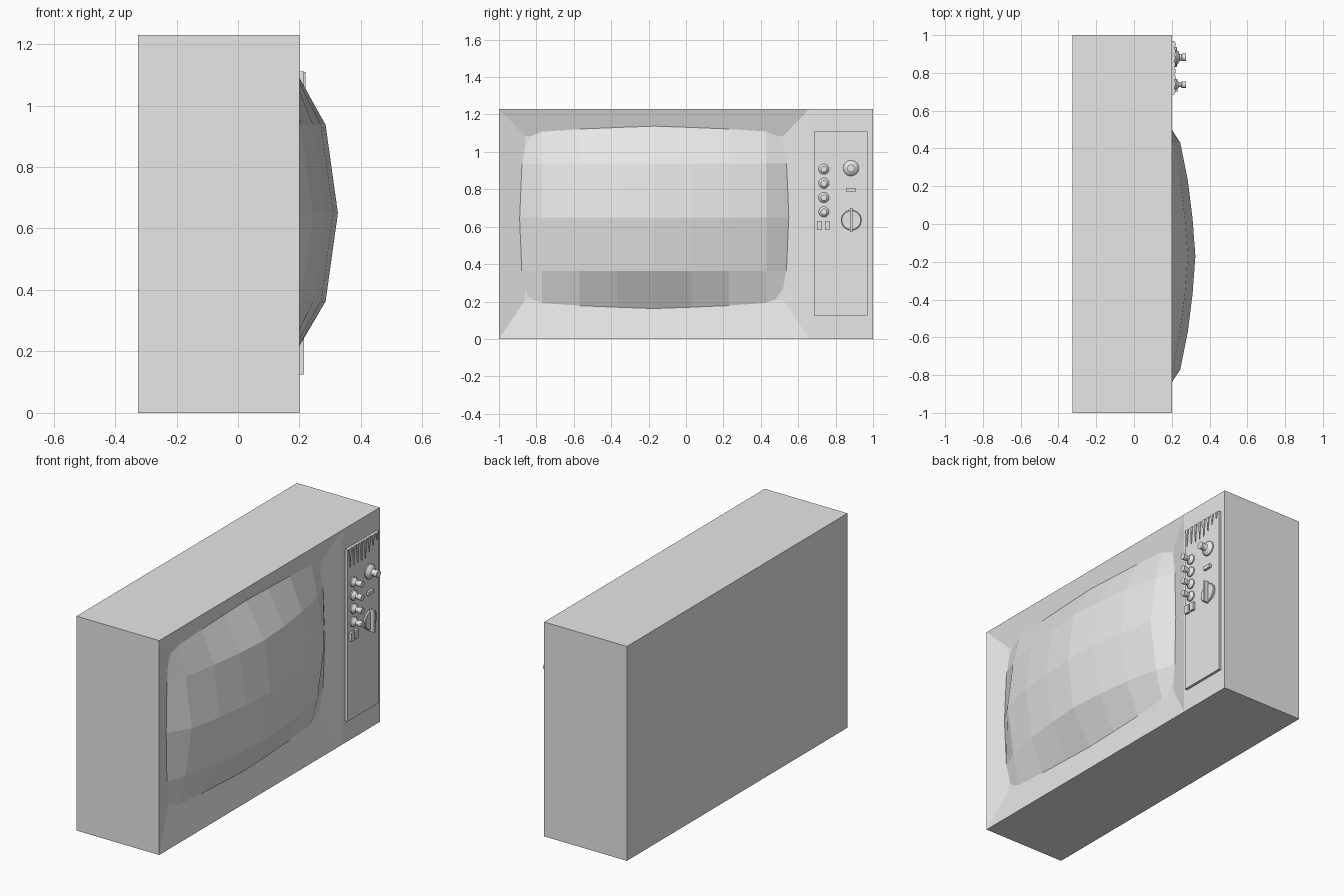
import bpy, bmesh, math
from mathutils import Matrix, Vector

cube = bpy.data.objects.get("Cube")
if cube:
    bpy.data.objects.remove(cube, do_unlink=True)

grey = bpy.data.materials.new("light_grey")
grey.use_nodes = True
grey.diffuse_color = (0.8, 0.8, 0.8, 1)
grey.node_tree.nodes["Principled BSDF"].inputs["Base Color"].default_value = (0.8, 0.8, 0.8, 1)

BACK, FRONT, TOP, SPLIT = -0.325, 0.2, 1.23, 0.66
PANEL = 0.215
DEPTH = 0.042


def finish(name, bm, smooth=False):
    bmesh.ops.recalc_face_normals(bm, faces=bm.faces)
    mesh = bpy.data.meshes.new(name)
    bm.to_mesh(mesh)
    bm.free()
    mesh.materials.append(grey)
    ob = bpy.data.objects.new(name, mesh)
    bpy.context.collection.objects.link(ob)
    if smooth:
        bpy.ops.object.select_all(action='DESELECT')
        ob.select_set(True)
        bpy.context.view_layer.objects.active = ob
        bpy.ops.object.shade_smooth_by_angle(angle=math.radians(35))
    return ob


def box(name, x0, x1, y0, y1, z0, z1):
    bm = bmesh.new()
    size = Matrix.Diagonal((x1 - x0, y1 - y0, z1 - z0, 1))
    mid = Matrix.Translation(((x0 + x1) / 2, (y0 + y1) / 2, (z0 + z1) / 2))
    bmesh.ops.create_cube(bm, size=1, matrix=mid @ size)
    return finish(name, bm)


def lathe(name, y, z, profile, sides=20):
    """Turn (radius, x) pairs around an axis along x."""
    bm = bmesh.new()
    rings = []
    for r, x in profile:
        angles = [2 * math.pi * i / sides for i in range(sides)]
        rings.append([bm.verts.new((x, y + r * math.cos(a), z + r * math.sin(a))) for a in angles])
    for lo, hi in zip(rings, rings[1:]):
        for i in range(sides):
            j = (i + 1) % sides
            bm.faces.new((lo[i], lo[j], hi[j], hi[i]))
    bm.faces.new(rings[0])
    bm.faces.new(rings[-1])
    return finish(name, bm, True)


# Cabinet with a shallow funnel-shaped surround on its +x face
IN_Y0, IN_Y1, IN_Z0, IN_Z1 = -0.86, 0.52, 0.21, 1.085


def rect(bm, x, y0, y1, z0, z1):
    return [bm.verts.new((x, y, z)) for y, z in ((y0, z0), (y1, z0), (y1, z1), (y0, z1))]


bm = bmesh.new()
back = rect(bm, BACK, -1, 1, 0, TOP)
front = rect(bm, FRONT, -1, 1, 0, TOP)
low = bm.verts.new((FRONT, SPLIT, 0))
high = bm.verts.new((FRONT, SPLIT, TOP))
inner = rect(bm, FRONT - DEPTH, IN_Y0, IN_Y1, IN_Z0, IN_Z1)
outer = [front[0], low, high, front[3]]
bm.faces.new(back)
bm.faces.new((back[0], back[1], front[1], low, front[0]))
bm.faces.new((back[1], back[2], front[2], front[1]))
bm.faces.new((back[2], back[3], front[3], high, front[2]))
bm.faces.new((back[3], back[0], front[0], front[3]))
bm.faces.new((low, front[1], front[2], high))
for i in range(4):
    j = (i + 1) % 4
    bm.faces.new((outer[i], outer[j], inner[j], inner[i]))
bm.faces.new(inner)
finish("cabinet", bm)


# Faceted bulging screen whose rim meets the surround
def surround_x(y, z):
    f = min((y + 1) / (IN_Y0 + 1), (SPLIT - y) / (SPLIT - IN_Y1),
            z / IN_Z0, (TOP - z) / (TOP - IN_Z1), 1)
    return FRONT - DEPTH * f - 0.002


CY, CZ = -0.17, 0.65
drop_y = [0, 0.015, 0.04, 0.08]
rise = [0.49, 0.483, 0.475, 0.462]


def screen_point(i, j):
    edge_y, edge_z = abs(i) == 4, abs(j) == 2
    sy, sz = (1 if i > 0 else -1), (1 if j > 0 else -1)
    if edge_y and edge_z:
        y, z = CY + sy * 0.68, CZ + sz * 0.425
    elif edge_y:
        y, z = CY + sy * (0.722 - 0.012 * abs(j)), CZ + 0.287 * j
    elif edge_z:
        y, z = CY + 0.2 * i, CZ + sz * rise[abs(i)]
    else:
        return Vector((0.325 - drop_y[abs(i)] - 0.04 * abs(j), CY + 0.2 * i, CZ + 0.287 * j))
    return Vector((surround_x(y, z), y, z))


bm = bmesh.new()
grid = [[bm.verts.new(screen_point(i, j)) for j in range(-2, 3)] for i in range(-4, 5)]
for a, b in zip(grid, grid[1:]):
    for k in range(4):
        bm.faces.new((a[k], b[k], b[k + 1], a[k + 1]))
screen = finish("screen", bm)
if screen.data.polygons[0].normal.x < 0:
    screen.data.flip_normals()

# Control panel
box("control_panel", FRONT - 0.01, PANEL, 0.685, 0.97, 0.125, 1.11)

# Tapered grille ribs hanging from the panel top
for n in range(8):
    y = 0.705 + 0.035 * n
    length = 0.105 if n < 5 else 0.105 - 0.022 * (n - 4)
    bm = bmesh.new()
    sides = []
    for x in (PANEL - 0.004, PANEL + 0.005):
        sides.append([bm.verts.new((x, y + dy, z)) for dy, z in
                      ((-0.01, 1.109), (0.01, 1.109), (0, 1.109 - length))])
    bm.faces.new(sides[0])
    bm.faces.new(sides[1])
    for i in range(3):
        j = (i + 1) % 3
        bm.faces.new((sides[0][i], sides[0][j], sides[1][j], sides[1][i]))
    finish(f"grille_rib_{n + 1}", bm)

# Column of small flared knobs
for n in range(4):
    lathe(f"small_knob_{n + 1}", 0.737, 0.908 - 0.076 * n,
          [(0.028, 0.21), (0.028, 0.222), (0.02, 0.23), (0.013, 0.238),
           (0.013, 0.25), (0.017, 0.253), (0.017, 0.275)])

# Large flared knob
lathe("large_knob", 0.882, 0.913,
      [(0.042, 0.21), (0.042, 0.222), (0.032, 0.235), (0.02, 0.24),
       (0.016, 0.252), (0.02, 0.255), (0.02, 0.275)], 24)

# Rotary dial with a grip bar
lathe("dial", 0.884, 0.635, [(0.054, 0.21), (0.054, 0.224), (0.05, 0.227)], 28)
box("dial_grip", 0.22, 0.25, 0.877, 0.891, 0.572, 0.7)

# Indicator and push buttons
box("indicator", 0.21, 0.23, 0.857, 0.906, 0.785, 0.806)
for n in range(2):
    y = 0.7 + 0.042 * n
    box(f"push_button_{n + 1}", 0.21, 0.23, y, y + 0.026, 0.582, 0.63)
